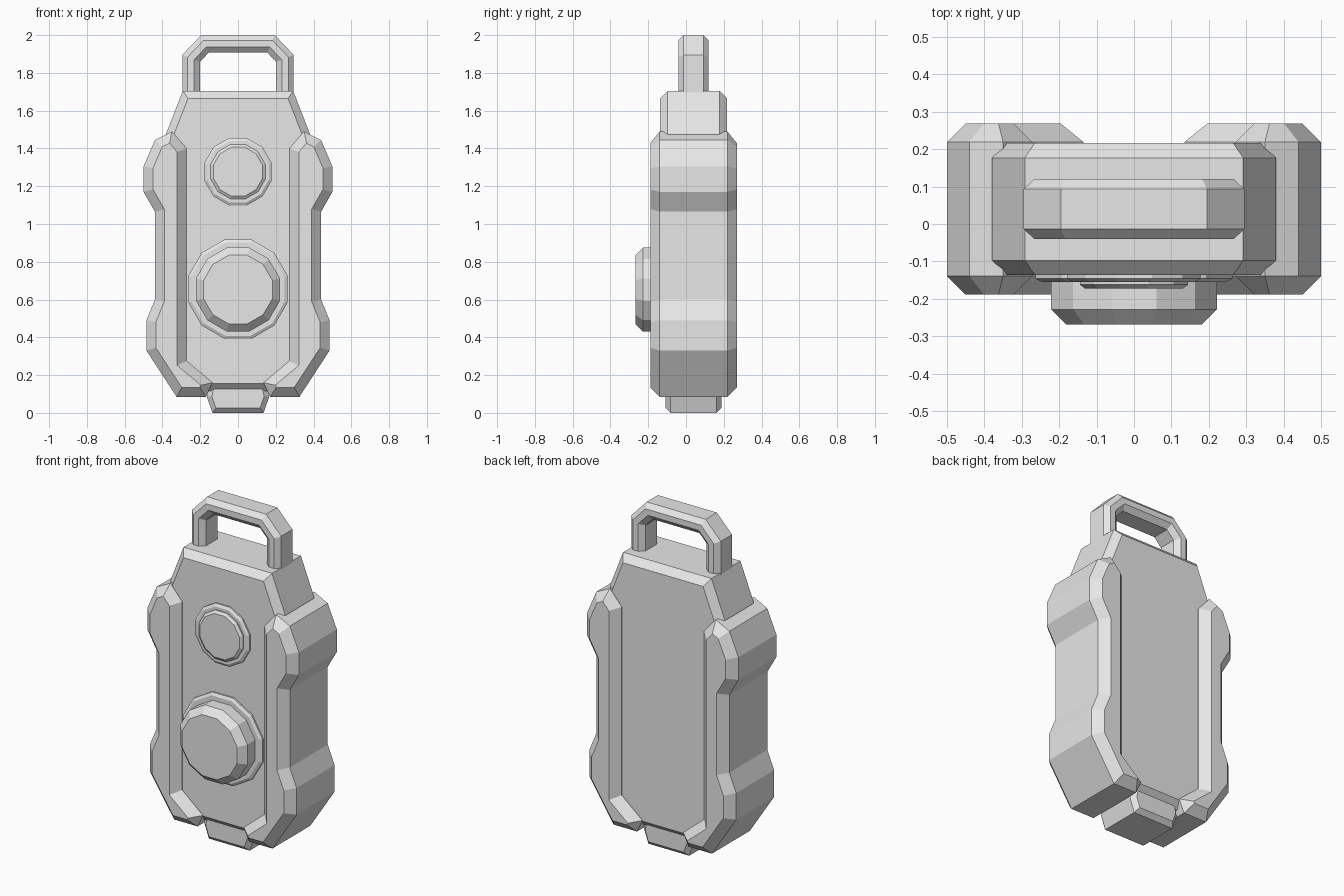
import bpy, bmesh, math
from mathutils import Vector

cube = bpy.data.objects.get("Cube")
if cube:
    bpy.data.objects.remove(cube)

grey = bpy.data.materials.new("light_grey")
grey.use_nodes = True
grey.diffuse_color = (0.8, 0.8, 0.8, 1)
grey.node_tree.nodes["Principled BSDF"].inputs["Base Color"].default_value = (0.8, 0.8, 0.8, 1)

MID_Y = 0.04  # shared centre plane of the casing


def inset(outline, d):
    """Move every edge of a clockwise (x, z) outline inwards by d."""
    result = []
    for i, point in enumerate(outline):
        p = Vector(point)
        a = (p - Vector(outline[i - 1])).normalized()
        b = (Vector(outline[(i + 1) % len(outline)]) - p).normalized()
        na, nb = Vector((a.y, -a.x)), Vector((b.y, -b.x))
        result.append(p + (na + nb) * d / (1 + na.dot(nb)))
    return result


def loft(name, rings, closed=False):
    """Skin (outline, y) rings; cap the ends, or join last to first."""
    bm = bmesh.new()
    loops = [[bm.verts.new((x, y, z)) for x, z in outline] for outline, y in rings]
    pairs = list(zip(loops, loops[1:]))
    if closed:
        pairs.append((loops[-1], loops[0]))
    else:
        bm.faces.new(loops[0])
        bm.faces.new(loops[-1])
    for lo, hi in pairs:
        for i in range(len(lo)):
            bm.faces.new((lo[i - 1], lo[i], hi[i], hi[i - 1]))
    bmesh.ops.recalc_face_normals(bm, faces=bm.faces)
    mesh = bpy.data.meshes.new(name)
    bm.to_mesh(mesh)
    bm.free()
    mesh.materials.append(grey)
    obj = bpy.data.objects.new(name, mesh)
    bpy.context.collection.objects.link(obj)
    return obj


def slab(name, outline, half, chamfer):
    """Plate with chamfered front and back rims."""
    small = inset(outline, chamfer)
    return loft(name, [(small, MID_Y - half), (outline, MID_Y - half + chamfer),
                       (outline, MID_Y + half - chamfer), (small, MID_Y + half)])


def symmetric(right_half):
    """Complete a clockwise outline from its +x half, listed top to bottom."""
    return right_half + [(-x, z) for x, z in reversed(right_half)]


def button(name, z, profile):
    """Twelve-sided stepped disc from (apothem, y) pairs."""
    rings = []
    for apothem, y in profile:
        r = apothem / math.cos(math.pi / 12)
        angles = [(i + 0.5) * math.tau / 12 for i in range(12)]
        rings.append(([(r * math.cos(a), z + r * math.sin(a)) for a in angles], y))
    return loft(name, rings)


# Central casing and bottom tab
slab("casing", symmetric([(0.292, 1.705), (0.38, 1.48), (0.38, 0.33), (0.2, 0.115)]), 0.177, 0.04)
slab("bottom_tab", symmetric([(0.14, 0.2), (0.165, 0.085), (0.135, 0)]), 0.148, 0.026)

# Side grips, mirrored across the centre
grip = slab("side_grips", [
    (0.35, 1.49), (0.44, 1.445), (0.5, 1.305), (0.5, 1.17), (0.44, 1.065),
    (0.44, 0.6), (0.485, 0.49), (0.485, 0.33), (0.325, 0.085),
    (0.17, 0.085), (0.135, 0.16), (0.272, 0.275), (0.272, 1.4)], 0.229, 0.05)
grip.modifiers.new("Mirror", 'MIRROR').use_clip = False

# Carry handle: chamfered bar swept as a closed ring, its base sunk in the casing
bar = symmetric([(0.195, 2), (0.295, 1.895), (0.295, 1.6)])
section = [(0, -0.053), (0.028, -0.08), (0.063, -0.08), (0.093, -0.053)]
section += [(d, -y) for d, y in reversed(section)]
loft("carry_handle", [(inset(bar, d), MID_Y + y) for d, y in section], closed=True)

# Front buttons with their collars
button("small_collar", 1.277, [(0.178, -0.12), (0.178, -0.146), (0.163, -0.155)])
button("small_button", 1.277, [(0.145, -0.13), (0.145, -0.162), (0.13, -0.173)])
button("large_collar", 0.655, [(0.263, -0.12), (0.263, -0.146), (0.247, -0.155)])
button("large_button", 0.653, [(0.222, -0.13), (0.222, -0.228), (0.182, -0.268)])
